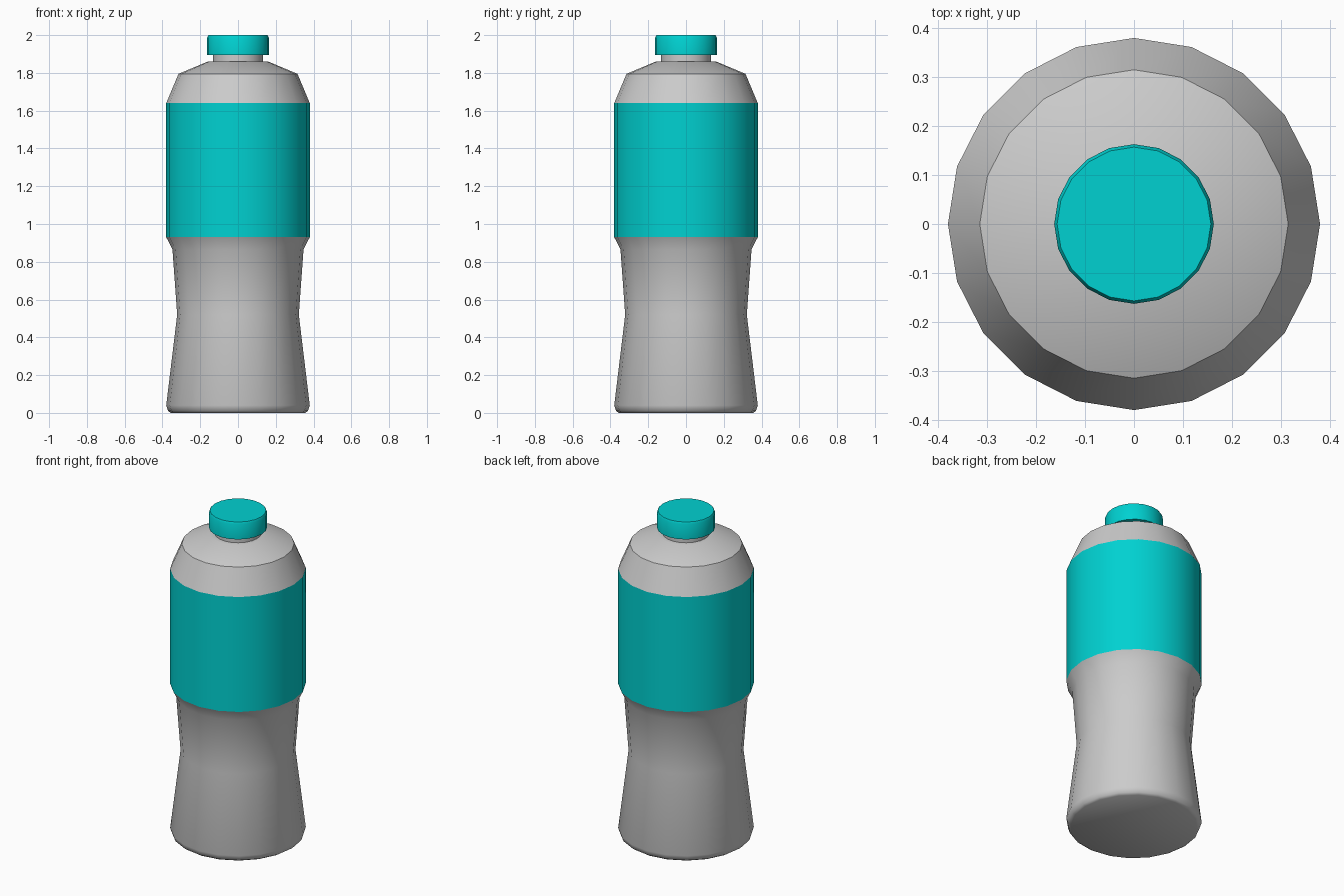
import bpy, bmesh, math

if "Cube" in bpy.data.objects:
    bpy.data.objects.remove(bpy.data.objects["Cube"])

SIDES = 20

teal = bpy.data.materials.new("teal")
teal.diffuse_color = (0.0, 0.64, 0.64, 1.0)
teal.use_nodes = True
teal.node_tree.nodes["Principled BSDF"].inputs["Base Color"].default_value = teal.diffuse_color


def lathe(name, profile, close_bottom=False, close_top=False, material=None):
    """Spin an (r, z) profile, listed from bottom to top, around z."""
    bm = bmesh.new()
    rings = []
    for r, z in profile:
        rings.append([bm.verts.new((r * math.cos(2 * math.pi * i / SIDES),
                                    r * math.sin(2 * math.pi * i / SIDES), z))
                      for i in range(SIDES)])
    for low, high in zip(rings, rings[1:]):
        for i in range(SIDES):
            j = (i + 1) % SIDES
            bm.faces.new((low[i], low[j], high[j], high[i]))
    if close_bottom:
        bm.faces.new(rings[0][::-1])
    if close_top:
        bm.faces.new(rings[-1])
    mesh = bpy.data.meshes.new(name)
    bm.to_mesh(mesh)
    bm.free()
    obj = bpy.data.objects.new(name, mesh)
    bpy.context.collection.objects.link(obj)
    if material:
        mesh.materials.append(material)
    bpy.ops.object.select_all(action='DESELECT')
    obj.select_set(True)
    bpy.context.view_layer.objects.active = obj
    bpy.ops.object.shade_smooth_by_angle(angle=math.radians(40))
    return obj


# Waisted lower body
lathe("lower_body", [(0.355, 0.0), (0.37, 0.01), (0.38, 0.04), (0.322, 0.52),
                     (0.347, 0.865), (0.38, 0.93)], close_bottom=True)

# Wrap-around label band
lathe("label", [(0.38, 0.93), (0.38, 1.64)], material=teal)

# Shoulder and neck, running up into the cap
lathe("shoulder_and_neck", [(0.38, 1.64), (0.315, 1.795), (0.16, 1.86),
                            (0.132, 1.86), (0.132, 1.92)])

# Screw cap with a softened top rim
lathe("cap", [(0.163, 1.895), (0.163, 1.988), (0.157, 2.0)],
      close_bottom=True, close_top=True, material=teal)
